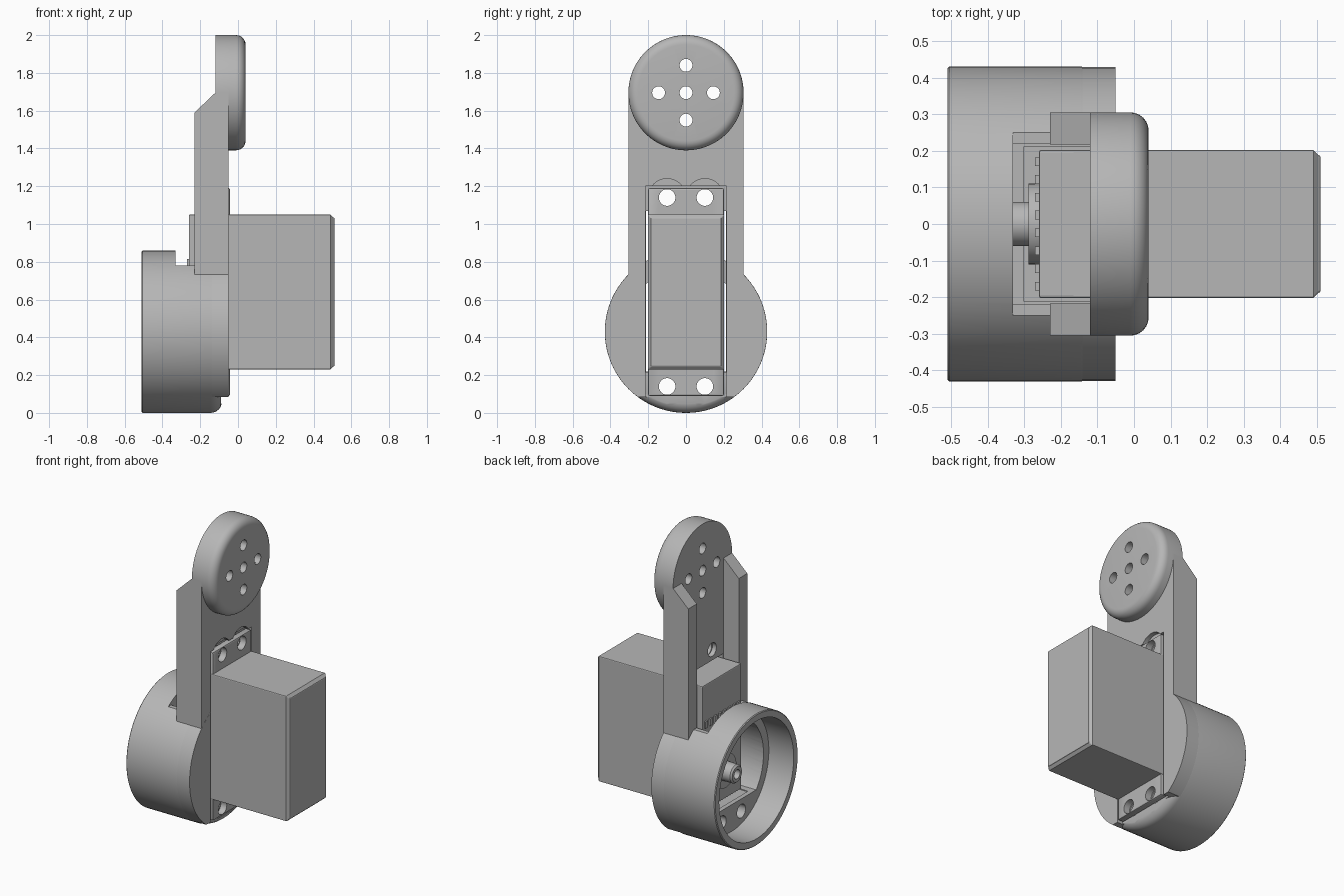
import bpy, bmesh
from math import sin, cos, pi
from mathutils import Vector, Matrix

cube = bpy.data.objects.get("Cube")
if cube:
    bpy.data.objects.remove(cube, do_unlink=True)

grey = bpy.data.materials.new("plain grey")
grey.use_nodes = True
colour = (0.47, 0.47, 0.47, 1)
grey.diffuse_color = colour
grey.node_tree.nodes["Principled BSDF"].inputs["Base Color"].default_value = colour

AXIS_Z = 0.43      # output shaft and housing axis
HEAD_Z = 1.695     # axis of the round head


def add(name, bm):
    bmesh.ops.recalc_face_normals(bm, faces=bm.faces)
    mesh = bpy.data.meshes.new(name)
    bm.to_mesh(mesh)
    bm.free()
    mesh.materials.append(grey)
    ob = bpy.data.objects.new(name, mesh)
    bpy.context.collection.objects.link(ob)
    return ob


def box(name, x, y, z, bevel=0):
    bm = bmesh.new()
    bmesh.ops.create_cube(bm, size=1)
    for v in bm.verts:
        v.co = Vector([(r[0] + r[1]) / 2 + c * (r[1] - r[0]) for r, c in zip((x, y, z), v.co)])
    if bevel:
        bmesh.ops.bevel(bm, geom=bm.edges[:], offset=bevel, segments=2, affect='EDGES', profile=0.5)
    return add(name, bm)


def lathe(name, profile, z, y=0, steps=96):
    """Turn (x, radius) points around an axis parallel to x."""
    bm = bmesh.new()
    vs = [bm.verts.new((x, y, z + r)) for x, r in profile]
    es = [bm.edges.new(p) for p in zip(vs, vs[1:])]
    bmesh.ops.spin(bm, geom=vs + es, cent=(0, y, z), axis=(1, 0, 0), angle=2 * pi, steps=steps)
    bmesh.ops.remove_doubles(bm, verts=bm.verts, dist=0.00005)
    return add(name, bm)


def rod(name, x0, x1, r, y, z, steps=32):
    return lathe(name, [(x0, 0), (x0, r), (x1, r), (x1, 0)], z, y, steps)


def prism(name, outline, y0, y1):
    """Extrude an (x, z) outline along y."""
    bm = bmesh.new()
    face = bm.faces.new([bm.verts.new((x, y0, z)) for x, z in outline])
    out = bmesh.ops.extrude_face_region(bm, geom=[face])
    bmesh.ops.translate(bm, vec=(0, y1 - y0, 0),
                        verts=[g for g in out["geom"] if isinstance(g, bmesh.types.BMVert)])
    return add(name, bm)


def arc(x, r, radius):
    """Rounded outer corner ending at the flat face x, outer radius r."""
    return [(x - radius + radius * sin(a), r - radius + radius * cos(a))
            for a in [i * pi / 12 for i in range(7)]]


def cut(ob, cutters):
    for c in cutters:
        c.hide_render = True
        m = ob.modifiers.new("cut", 'BOOLEAN')
        m.operation, m.solver, m.object = 'DIFFERENCE', 'EXACT', c
        bpy.context.view_layer.objects.active = ob
        bpy.ops.object.modifier_apply(modifier=m.name)
        bpy.data.objects.remove(c, do_unlink=True)


def servo_pocket():
    """Servo opening, mounting flange recess and screw holes."""
    cs = [box("cutter", (-0.3, 0.1), (-0.212, 0.212), (0.215, 1.07)),
          box("cutter", (-0.09, 0.1), (-0.214, 0.214), (0.05, 1.2))]
    for y in (-0.1, 0.1):
        cs.append(rod("cutter", -0.08, 0.1, 0.1, y, 1.14))
        cs += [rod("cutter", -0.4, 0.1, 0.044, y, z) for z in (0.14, 1.14)]
    return cs


def head_holes(x0=-0.2, x1=0.1):
    spots = [(0, 0), (0.145, 0), (-0.145, 0), (0, 0.145), (0, -0.145)]
    return [rod("cutter", x0, x1, 0.034, y, HEAD_Z + z) for y, z in spots]


# Round housing with open rear bore and rounded front rim
housing = lathe("housing", [(-0.33, 0), (-0.33, 0.385), (-0.51, 0.385), (-0.51, 0.425),
                            (-0.505, 0.43)] + arc(-0.085, 0.43, 0.06) + [(-0.085, 0)], AXIS_Z)
front = rod("housing_front", -0.2, -0.05, 0.4295, 0, AXIS_Z, 96)


def housing_cavity():
    cavity = rod("cutter", -0.4, -0.12, 0.33, 0, AXIS_Z, 64)
    cut(cavity, [box("cutter", (-0.5, 0), (-0.5, 0.5), (0, 0.22))])
    return [cavity,
            box("cutter", (-0.33, -0.23), (-0.5, 0.5), (0.78, 1)),
            box("cutter", (-0.33, -0.12), (-0.22, 0.22), (AXIS_Z, 1))]


cut(housing, housing_cavity() + servo_pocket())
cut(front, [box("cutter", (-0.3, 0.1), (-0.5, 0.5), (-0.1, 0.085))]
    + housing_cavity() + servo_pocket())

# Flat arm with side ribs
web = box("arm_web", (-0.119, -0.0505), (-0.304, 0.304), (0.7, HEAD_Z))
cut(web, servo_pocket() + head_holes())
rib_outline = [(-0.051, 0.73), (-0.23, 0.73), (-0.23, 1.59), (-0.12, HEAD_Z), (-0.051, HEAD_Z)]
ribs = [prism("arm_rib_" + side, rib_outline, s * 0.217, s * 0.305)
        for side, s in (("left", 1), ("right", -1))]

# Round head with bolt pattern
head = lathe("head", [(-0.12, 0), (-0.12, 0.305)] + arc(0.04, 0.305, 0.05) + [(0.04, 0)], HEAD_Z)
cut(head, head_holes())

# Servo body, flange and output shaft
body = box("servo_body", (-0.26, 0.51), (-0.202, 0.202), (0.23, 1.05), 0.006)
cap = [v for v in body.data.vertices if v.co.x > 0.5]
for v in cap:       # tapered end
    v.co.y *= 0.93
    v.co.z = 0.64 + (v.co.z - 0.64) * 0.965
bm = bmesh.new()
bm.from_mesh(body.data)
bmesh.ops.bisect_plane(bm, geom=bm.verts[:] + bm.edges[:] + bm.faces[:],
                       plane_co=(0.49, 0, 0), plane_no=(1, 0, 0))
for v in bm.verts:  # keep the sides straight up to the taper
    if 0.48 < v.co.x < 0.495:
        v.co.y = max(-0.202, min(0.202, v.co.y * 1.075))
        v.co.z = max(0.23, min(1.05, 0.64 + (v.co.z - 0.64) * 1.036))
bm.to_mesh(body.data)
bm.free()
flange = box("servo_flange", (-0.085, -0.042), (-0.2, 0.2), (0.09, 1.19), 0.008)
cut(flange, [rod("cutter", -0.2, 0.1, 0.044, y, z) for y in (-0.1, 0.1) for z in (0.14, 1.14)])
boss = rod("shaft_boss", -0.288, -0.25, 0.11, 0, AXIS_Z, 48)
shaft = lathe("output_shaft", [(-0.28, 0), (-0.28, 0.06), (-0.36, 0.06), (-0.37, 0.05),
                               (-0.37, 0.03), (-0.32, 0.03), (-0.32, 0)], AXIS_Z, 0, 32)

# Small raised bumps on the rear of the servo
for i in range(8):
    y = -0.17 + i * 0.0486
    box("rear_bump", (-0.27, -0.255), (y - 0.012, y + 0.012), (0.77, 0.815))

# Smooth round surfaces, keep edges sharp
bpy.ops.object.select_all(action='DESELECT')
for ob in [housing, front, web, head, flange, boss, shaft]:
    ob.select_set(True)
bpy.context.view_layer.objects.active = housing
bpy.ops.object.shade_smooth_by_angle(angle=pi / 6)
bpy.ops.object.select_all(action='DESELECT')
